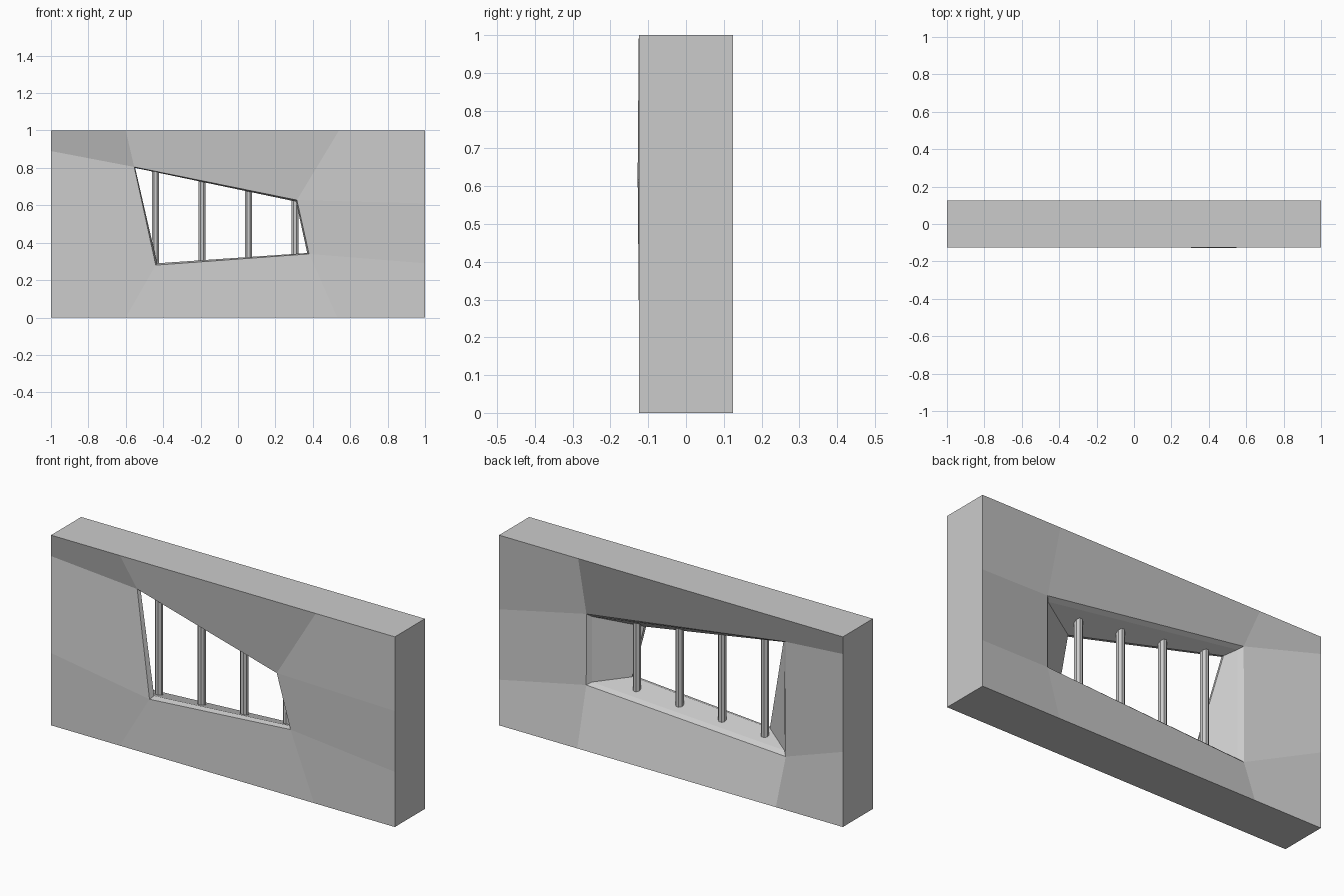
import bpy, bmesh
from mathutils import Vector

if "Cube" in bpy.data.objects:
    bpy.data.objects.remove(bpy.data.objects["Cube"])

D = 0.125  # half thickness of the wall

# Opening corners, order: bottom-left, bottom-right, top-right, top-left (seen from the front)
front_hole = [(-.44, -.107, .28), (.38, -.107, .34), (.315, -.128, .628), (-.555, -.045, .805)]
front_lip = [(-.432, -.08, .29), (.37, -.08, .345), (.31, -.095, .62), (-.55, -.025, .80)]
back_lip = [(-.59, .025, .255), (.53, .025, .315), (.53, .025, .66), (-.59, .025, .825)]
back_hole = [(-.612, .045, .236), (.549, .045, .302), (.548, .045, .676), (-.61, .046, .84)]


def boundary(y, bottom, right, top, left):
    """Twelve points round the rectangle, anticlockwise from the bottom-left corner."""
    pts = [(-1, 0), (bottom[0], 0), (bottom[1], 0), (1, 0), (1, right[0]), (1, right[1]),
           (1, 1), (top[1], 1), (top[0], 1), (-1, 1), (-1, left[1]), (-1, left[0])]
    return [(x, y, z) for x, z in pts]


bm = bmesh.new()


def add(points):
    return [bm.verts.new(p) for p in points]


# Wall: faceted front and back panels round the opening
f_edge = add(boundary(-D, (-.6, .53), (.29, .61), (-.6, .54), (.38, .89)))
b_edge = add(boundary(D, (-.61, .545), (.24, .61), (-.64, .54), (.395, .91)))
rings = [add(r) for r in (front_hole, front_lip, back_lip, back_hole)]


def panel(edge, hole):
    for i in range(4):
        j, k = 3 * i, (3 * i + 3) % 12
        bm.faces.new((edge[j], edge[j + 1], hole[i], edge[j - 1]))
        bm.faces.new((edge[j + 1], edge[j + 2], hole[(i + 1) % 4], hole[i]))


panel(f_edge, rings[0])
panel(b_edge, rings[3])

# Flat outer sides
for i in range(4):
    idx = [(3 * i + n) % 12 for n in range(4)]
    bm.faces.new([f_edge[n] for n in idx] + [b_edge[n] for n in reversed(idx)])

# Reveal running through the opening
for a, b in zip(rings, rings[1:]):
    for i in range(4):
        j = (i + 1) % 4
        bm.faces.new((a[i], a[j], b[j], b[i]))

bmesh.ops.recalc_face_normals(bm, faces=bm.faces)
mesh = bpy.data.meshes.new("window_wall")
bm.to_mesh(mesh)
bm.free()
bpy.context.collection.objects.link(bpy.data.objects.new("window_wall", mesh))

# Upright bars, sunk a little into sill and ceiling
for i in range(4):
    x = -.44 + .2483 * i
    t = (x + .44) / .82
    low = .285 + .05 * t - .03
    high = .79 - .17 * t + .035
    bpy.ops.mesh.primitive_cylinder_add(vertices=8, radius=.0205, depth=high - low,
                                        location=(x, -.028, (low + high) / 2),
                                        rotation=(0, 0, .3927))
    bpy.context.object.name = f"window_bar_{i + 1}"
